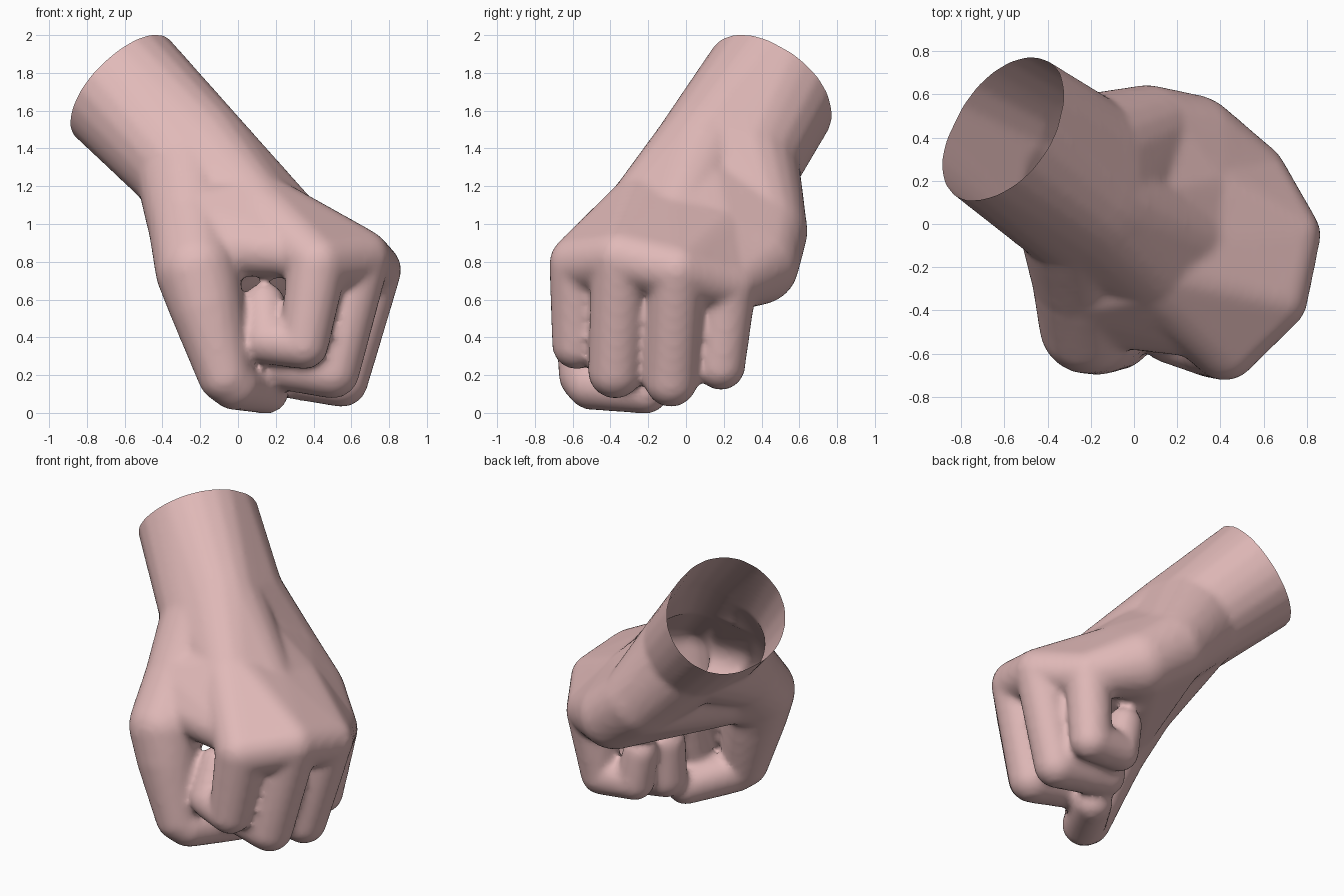
import bpy, bmesh
from mathutils import Vector

cube = bpy.data.objects.get("Cube")
if cube:
    bpy.data.objects.remove(cube)

# Skin colour
skin = bpy.data.materials.new("skin_pink")
skin.use_nodes = True
tone = (0.75, 0.487, 0.48, 1)
skin.diffuse_color = tone
skin.node_tree.nodes["Principled BSDF"].inputs["Base Color"].default_value = tone

# Unit ball used as the building block of every bone and muscle
tmp = bmesh.new()
bmesh.ops.create_icosphere(tmp, subdivisions=3, radius=1)
BALL = [v.co.copy() for v in tmp.verts]
tmp.free()

hand = bmesh.new()


def hull(*balls):
    """Stretch a skin around balls given as (x, y, z, radius)."""
    verts = [hand.verts.new(Vector(b[:3]) + p * b[3]) for b in balls for p in BALL]
    res = bmesh.ops.convex_hull(hand, input=verts)
    inner = {g for g in res["geom_interior"] + res["geom_unused"]
             if isinstance(g, bmesh.types.BMVert)}
    bmesh.ops.delete(hand, geom=list(inner), context='VERTS')


def chain(*balls):
    """Join consecutive balls into a limb."""
    for a, b in zip(balls, balls[1:]):
        hull(a, b)


# Forearm and wrist
cut = Vector((-0.6, 0.425, 1.72))
axis = Vector((-0.64, 0.48, 0.6)).normalized()
stump = (*(cut + axis * 0.25), 0.37)
heel = (-0.23, 0.29, 1.32, 0.31)
carpal = (-0.21, 0.11, 1.38, 0.285)
thumb_side = (-0.27, 0.04, 1.28, 0.275)
hull(stump, heel, carpal, thumb_side)

# Back of the hand
mid_back = (-0.05, 0.08, 1.21, 0.23)
back_front = (0.09, -0.21, 1.07, 0.21)
back_mid = (0.27, -0.08, 0.97, 0.2)
back_side = (0.29, 0.16, 0.92, 0.2)
side_heel = (0.06, 0.41, 0.96, 0.235)
side_palm = (0.27, 0.38, 0.79, 0.22)
hull(heel, carpal, thumb_side, mid_back, side_heel)
hull(carpal, thumb_side, mid_back, back_front, back_mid)
hull(mid_back, back_front, back_mid, back_side)
hull(mid_back, side_heel, side_palm, back_side)

# Knuckle row
index = (0.42, -0.565, 0.79, 0.16)
middle = (0.65, -0.345, 0.82, 0.155)
ring = (0.715, -0.05, 0.755, 0.15)
pinky = (0.56, 0.23, 0.68, 0.145)
hull(back_front, back_mid, index, middle)
hull(back_mid, back_side, middle, ring)
hull(back_mid, back_side, ring, pinky)
hull(back_side, side_heel, side_palm, pinky)

# Thumb muscle, palm cushion and the web towards the index finger
thumb_root = (-0.24, -0.25, 0.98, 0.235)
thumb_ball = (-0.215, -0.47, 0.76, 0.225)
thumb_palm = (-0.14, -0.27, 0.8, 0.2)
hull(thumb_side, heel, mid_back, thumb_root)
hull(mid_back, thumb_root, thumb_ball, thumb_palm)
hull(mid_back, side_heel, side_palm, thumb_palm)
hull((-0.12, -0.42, 0.88, 0.15), (0.38, -0.5, 0.84, 0.13), back_front, thumb_root)

# Thumb folded under the fist
chain(thumb_ball, (-0.17, -0.5, 0.58, 0.2), (-0.07, -0.53, 0.2, 0.145),
      (-0.02, -0.5, 0.15, 0.135), (0.15, -0.21, 0.115, 0.12))

# Curled fingers: knuckle, middle joint, end joint, tip
chain(index, (0.35, -0.58, 0.36, 0.13), (0.16, -0.52, 0.38, 0.125), (0.14, -0.41, 0.58, 0.11))
chain(middle, (0.5, -0.375, 0.22, 0.145), (0.21, -0.34, 0.26, 0.135), (0.2, -0.27, 0.5, 0.115))
chain(ring, (0.55, -0.08, 0.17, 0.14), (0.19, -0.06, 0.22, 0.13), (0.17, -0.04, 0.47, 0.115))
chain(pinky, (0.5, 0.185, 0.25, 0.13), (0.26, 0.17, 0.26, 0.12), (0.22, 0.17, 0.47, 0.11))

mesh = bpy.data.meshes.new("fist")
hand.to_mesh(mesh)
hand.free()
fist = bpy.data.objects.new("fist", mesh)
bpy.context.collection.objects.link(fist)

# Fuse the parts into one skin and soften the joins
fuse = fist.modifiers.new("fuse", 'REMESH')
fuse.mode = 'VOXEL'
fuse.voxel_size = 0.022
soften = fist.modifiers.new("soften", 'SMOOTH')
soften.factor = 0.5
soften.iterations = 6
deps = bpy.context.evaluated_depsgraph_get()
fused = bpy.data.meshes.new_from_object(fist.evaluated_get(deps))
fist.modifiers.clear()

# Keep only the outer skin, reached from the topmost point
bm = bmesh.new()
bm.from_mesh(fused)
start = max(bm.verts, key=lambda v: v.co.z)
outer, todo = {start}, [start]
while todo:
    v = todo.pop()
    for e in v.link_edges:
        w = e.other_vert(v)
        if w not in outer:
            outer.add(w)
            todo.append(w)
bmesh.ops.delete(bm, geom=[v for v in bm.verts if v not in outer], context='VERTS')

# Slice the forearm open
bmesh.ops.bisect_plane(bm, geom=bm.verts[:] + bm.edges[:] + bm.faces[:],
                       plane_co=cut, plane_no=axis, clear_outer=True)
for f in bm.faces:
    f.smooth = True
    f.material_index = 0
bm.to_mesh(fused)
bm.free()
fist.data = fused
fused.materials.clear()
fused.materials.append(skin)
